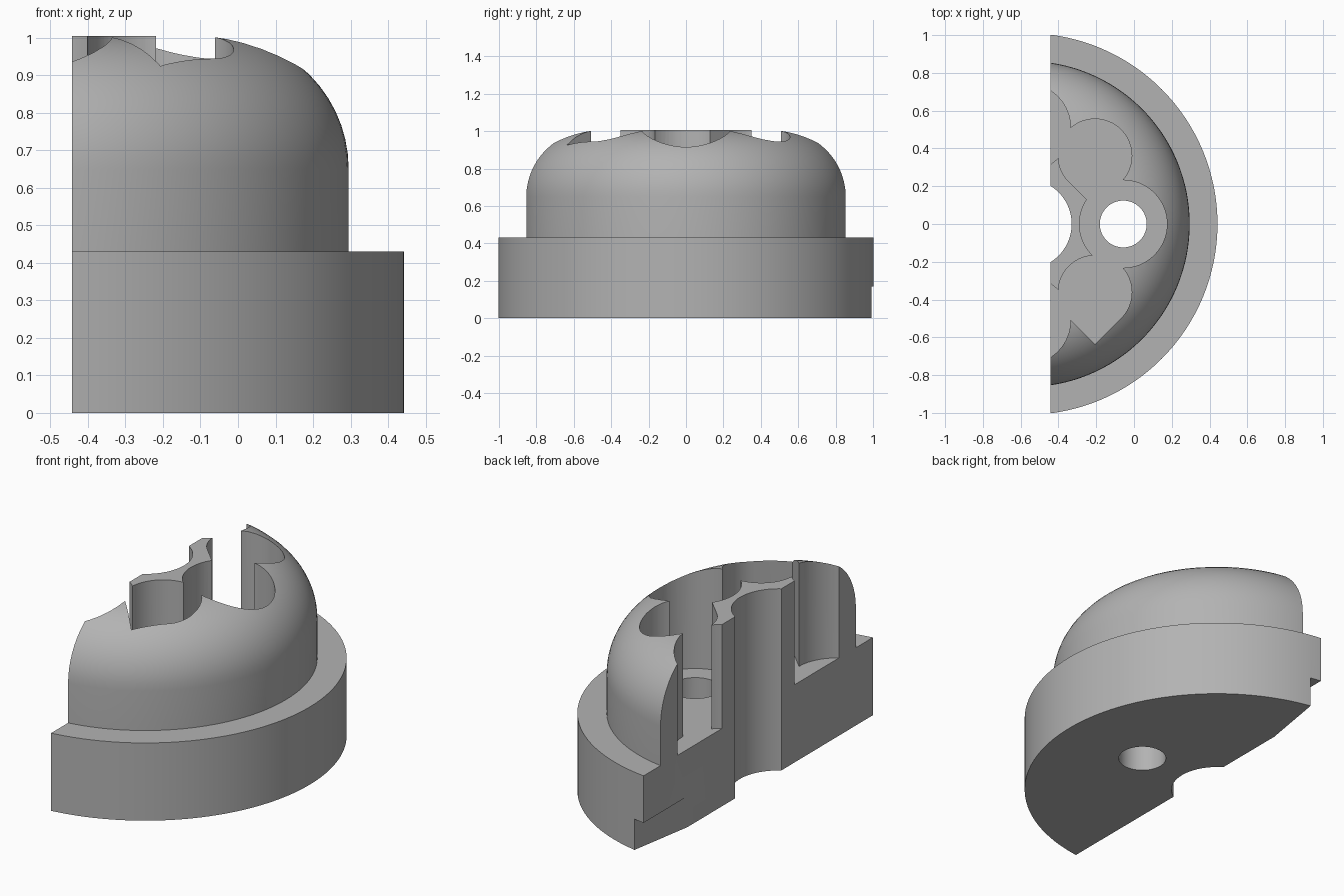
import bpy, bmesh, math
from mathutils import Vector

cube = bpy.data.objects.get("Cube")
if cube:
    bpy.data.objects.remove(cube, do_unlink=True)

AXIS = Vector((-0.568, 0, 0))   # axis of the turned body
CUT_X = -0.442                  # flat face where the body is sliced
FLOOR = 0.43                    # shoulder and pocket floor height
TOP = 1.005
PITCH = 0.511                   # radius of the ring of pockets


def finish(bm, name):
    bmesh.ops.recalc_face_normals(bm, faces=bm.faces)
    mesh = bpy.data.meshes.new(name)
    bm.to_mesh(mesh)
    bm.free()
    obj = bpy.data.objects.new(name, mesh)
    bpy.context.collection.objects.link(obj)
    return obj


def prism(name, outline, z0, z1):
    """Extrude a flat outline from z0 up to z1."""
    bm = bmesh.new()
    face = bm.faces.new([bm.verts.new((x, y, z0)) for x, y in outline])
    up = bmesh.ops.extrude_face_region(bm, geom=[face])["geom"]
    verts = [v for v in up if isinstance(v, bmesh.types.BMVert)]
    bmesh.ops.translate(bm, verts=verts, vec=(0, 0, z1 - z0))
    return finish(bm, name)


def circle(cx, cy, r, n=64):
    return [(cx + r * math.cos(math.tau * i / n),
             cy + r * math.sin(math.tau * i / n)) for i in range(n)]


def teardrop(cx, cy, r, n=48):
    """Round outline ending in a right-angled point toward the front."""
    arc = [math.radians(-45 + 270 * i / n) for i in range(n + 1)]
    pts = [(cx + r * math.cos(a), cy + r * math.sin(a)) for a in arc]
    return pts + [(cx, cy - r * math.sqrt(2))]


def cut(body, cutter):
    cutter.hide_render = True
    mod = body.modifiers.new("cut", "BOOLEAN")
    mod.operation = "DIFFERENCE"
    mod.solver = "EXACT"
    mod.object = cutter
    bpy.context.view_layer.objects.active = body
    bpy.ops.object.modifier_apply(modifier=mod.name)
    bpy.data.objects.remove(cutter, do_unlink=True)


# Turned body: wide base, rounded dome, central bore
BORE, DOME, BASE, ROUND = 0.238, 0.863, 1.01, 0.355
profile = [(BORE, 0), (BASE, 0), (BASE, FLOOR), (DOME, FLOOR)]
for i in range(15):
    a = math.radians(90 * i / 14)
    profile.append((DOME - ROUND + ROUND * math.cos(a),
                    TOP - ROUND + ROUND * math.sin(a)))
profile.append((BORE, TOP))

bm = bmesh.new()
ring = [bm.verts.new(AXIS + Vector((r, 0, z))) for r, z in profile]
edges = [bm.edges.new((ring[i - 1], ring[i])) for i in range(len(ring))]
bmesh.ops.spin(bm, geom=ring + edges, cent=AXIS, axis=(0, 0, 1),
               angle=math.tau, steps=128)
bmesh.ops.remove_doubles(bm, verts=bm.verts, dist=0.0005)
body = finish(bm, "domed_body")

# Ring of pockets, round and teardrop by turns
for k in range(-2, 3):
    angle = math.radians(45 * k)
    cx, cy = AXIS.x + PITCH * math.cos(angle), PITCH * math.sin(angle)
    outline = teardrop(cx, cy, 0.195) if k % 2 else circle(cx, cy, 0.232)
    cut(body, prism("pocket_cutter", outline, FLOOR, 1.3))

# Screw hole through the middle pocket
cut(body, prism("hole_cutter", circle(AXIS.x + PITCH, 0, 0.124), -0.2, 0.8))

# Slice away the far side
cut(body, prism("slice_cutter",
                [(-2, -2), (CUT_X, -2), (CUT_X, 2), (-2, 2)], -0.5, 1.5))

# Bevelled lower corner at the back end, leaving a tab above it
cut(body, prism("corner_cutter",
                [(-0.6, 0.62), (CUT_X, 0.62), (-0.38, 0.99),
                 (-0.36, 1.11), (-0.6, 1.11)], -0.1, 0.17))

# Single grey finish
grey = bpy.data.materials.new("plain_grey")
grey.use_nodes = True
colour = (0.45, 0.45, 0.45, 1)
grey.diffuse_color = colour
grey.node_tree.nodes["Principled BSDF"].inputs["Base Color"].default_value = colour
body.data.materials.clear()
body.data.materials.append(grey)

bpy.ops.object.select_all(action="DESELECT")
body.select_set(True)
bpy.context.view_layer.objects.active = body
bpy.ops.object.shade_smooth_by_angle(angle=math.radians(30))
